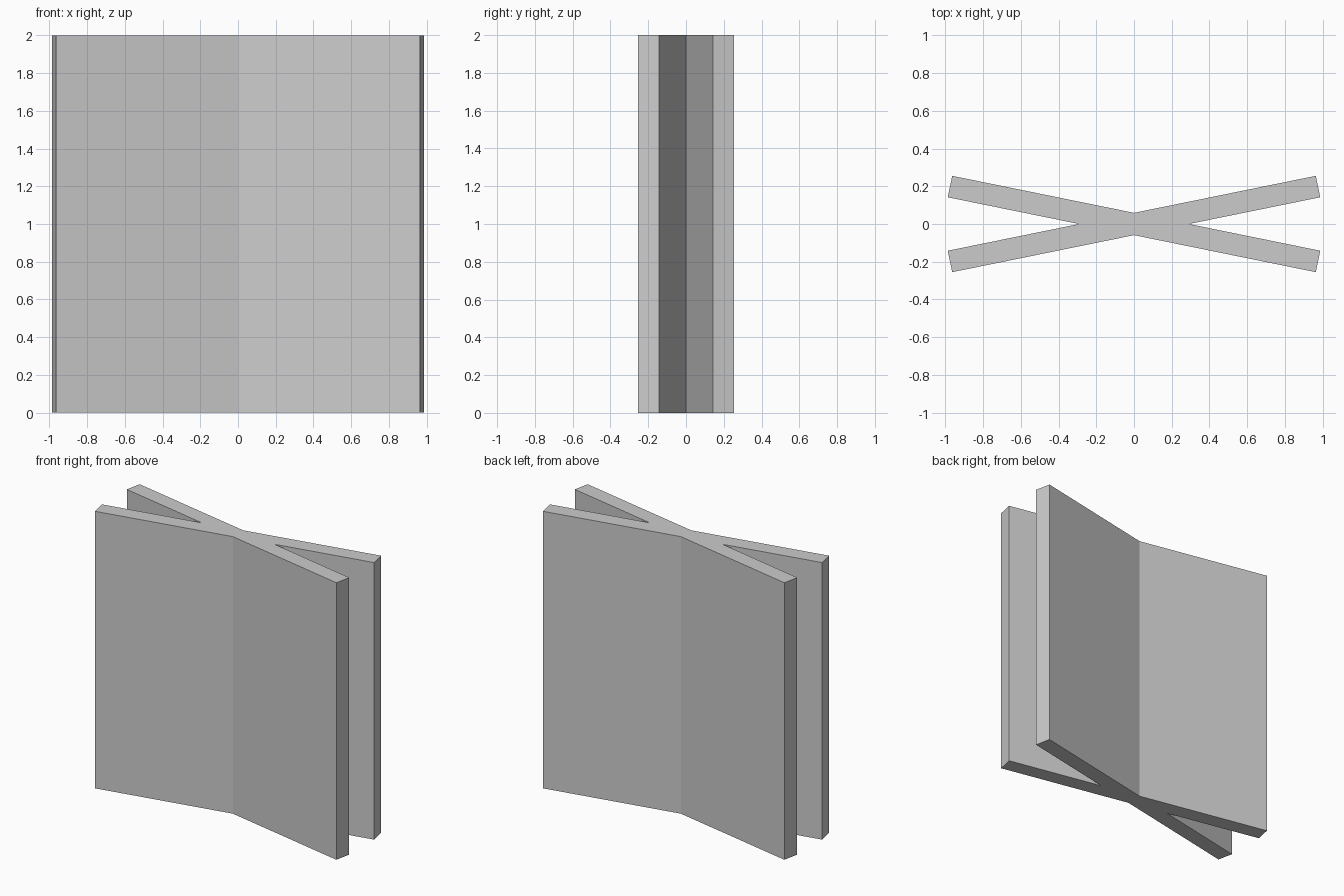
import bpy, bmesh, math

if "Cube" in bpy.data.objects:
    bpy.data.objects.remove(bpy.data.objects["Cube"])

ANGLE = math.radians(11.5)   # tilt of each crossing panel
HALF_LEN, HALF_THICK, HEIGHT = 0.996, 0.058, 2.0
c, s = math.cos(ANGLE), math.sin(ANGLE)

# X-shaped outline: one quarter's corners, mirrored round the centre
notch = HALF_THICK / s
apex = HALF_THICK / c
inner = (HALF_LEN * c + HALF_THICK * s, HALF_LEN * s - HALF_THICK * c)
outer = (HALF_LEN * c - HALF_THICK * s, HALF_LEN * s + HALF_THICK * c)
half = [(notch, 0), inner, outer, (0, apex),
        (-outer[0], outer[1]), (-inner[0], inner[1])]
outline = half + [(-x, -y) for x, y in half]

# Crossed panels, extruded straight up
bm = bmesh.new()
base = bm.faces.new([bm.verts.new((x, y, 0)) for x, y in outline])
top = bmesh.ops.extrude_face_region(bm, geom=[base], use_keep_orig=True)
bmesh.ops.translate(bm, vec=(0, 0, HEIGHT),
                    verts=[g for g in top["geom"] if isinstance(g, bmesh.types.BMVert)])
bmesh.ops.recalc_face_normals(bm, faces=bm.faces)
mesh = bpy.data.meshes.new("crossed_panels")
bm.to_mesh(mesh)
bm.free()

# Plain grey
grey = bpy.data.materials.new("light_grey")
grey.diffuse_color = (0.6, 0.6, 0.6, 1)
grey.use_nodes = True
grey.node_tree.nodes["Principled BSDF"].inputs["Base Color"].default_value = grey.diffuse_color
mesh.materials.append(grey)
bpy.context.collection.objects.link(bpy.data.objects.new("crossed_panels", mesh))
